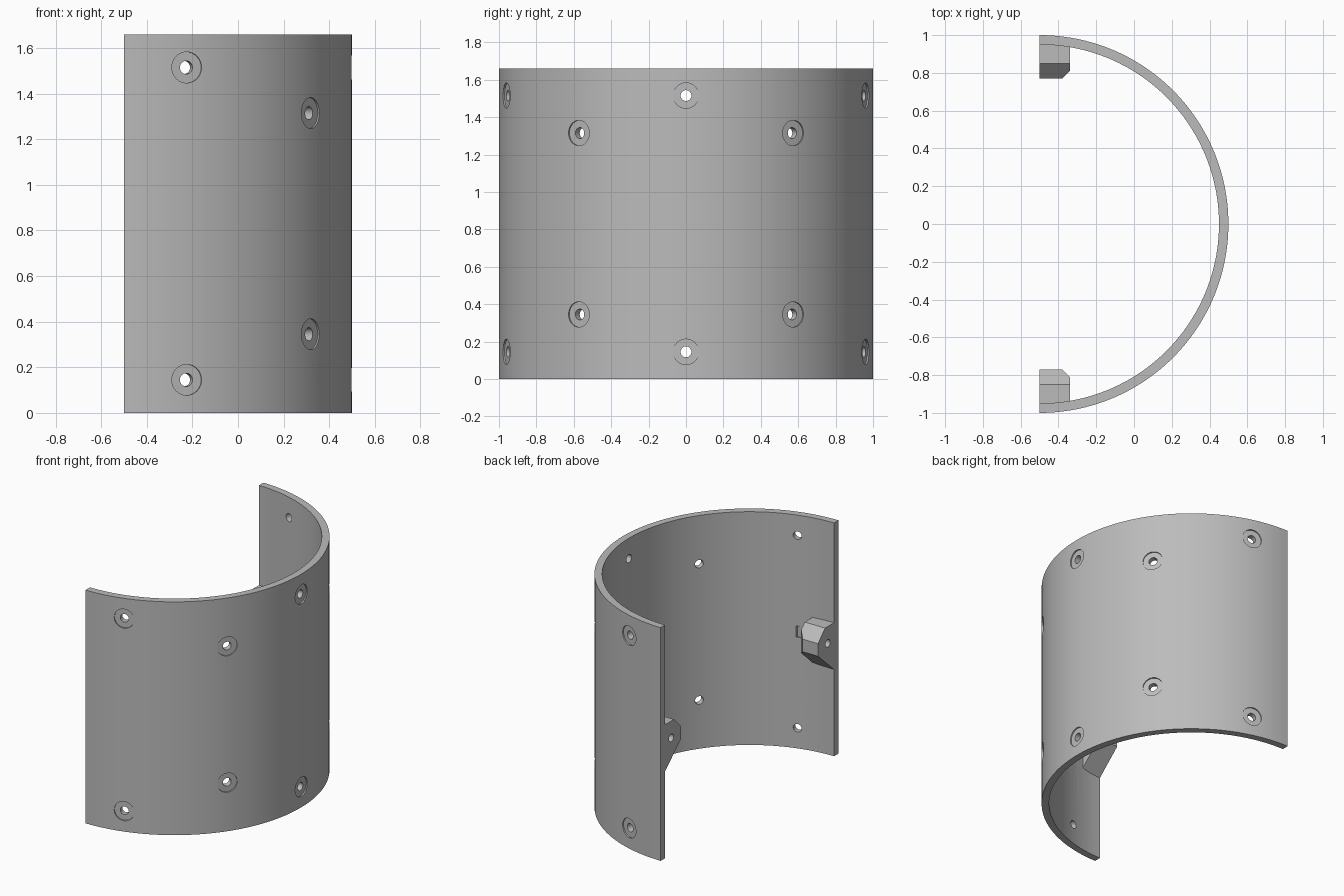
import bpy, bmesh, math
from mathutils import Matrix, Vector

cube = bpy.data.objects.get("Cube")
if cube:
    bpy.data.objects.remove(cube, do_unlink=True)

CX, R, WALL, H = -0.5, 1.0, 0.05, 1.66
MID = H / 2
SCREW_Y = 0.88

grey = bpy.data.materials.new("plain grey")
grey.use_nodes = True
grey.diffuse_color = (0.5, 0.5, 0.5, 1)
grey.node_tree.nodes["Principled BSDF"].inputs["Base Color"].default_value = (0.5, 0.5, 0.5, 1)


def make_object(name, bm):
    bmesh.ops.recalc_face_normals(bm, faces=bm.faces)
    mesh = bpy.data.meshes.new(name)
    bm.to_mesh(mesh)
    bm.free()
    mesh.materials.append(grey)
    obj = bpy.data.objects.new(name, mesh)
    bpy.context.collection.objects.link(obj)
    return obj


def prism(points, direction):
    """Extrude a closed outline into a solid."""
    bm = bmesh.new()
    face = bm.faces.new([bm.verts.new(p) for p in points])
    ext = bmesh.ops.extrude_face_region(bm, geom=[face])
    verts = [v for v in ext["geom"] if isinstance(v, bmesh.types.BMVert)]
    bmesh.ops.translate(bm, verts=verts, vec=direction)
    return bm


def add_cylinder(bm, radius, length, matrix):
    bmesh.ops.create_cone(bm, cap_ends=True, segments=32, radius1=radius,
                          radius2=radius, depth=length, matrix=matrix)


def boolean(obj, tool, operation):
    """Apply a boolean and discard the tool."""
    tool.hide_render = True
    mod = obj.modifiers.new("boolean", "BOOLEAN")
    mod.operation, mod.solver, mod.object = operation, "EXACT", tool
    bpy.context.view_layer.update()
    graph = bpy.context.evaluated_depsgraph_get()
    result = bpy.data.meshes.new_from_object(obj.evaluated_get(graph))
    obj.modifiers.clear()
    obj.data = result
    bpy.data.objects.remove(tool, do_unlink=True)


# Half-round shell
SEG = 90
angles = [math.pi * (i / SEG - 0.5) for i in range(SEG + 1)]
arc = lambda r: [(CX + r * math.cos(a), r * math.sin(a), 0) for a in angles]
shell = make_object("half_round_shell", prism(arc(R) + arc(R - WALL)[::-1], (0, 0, H)))

# Screw lugs on the inside of both open ends, with sloped top and underside
for side in (-1, 1):
    outline = [(0.975, 0.595), (0.975, 0.95), (0.85, 0.95), (0.77, 0.87), (0.77, 0.78)]
    bm = prism([(CX, side * y, z) for y, z in outline], (0.16, 0, 0))
    lug = make_object("screw_lug", bm)
    # Bevelled inner corner
    corner = [(-0.38, 0.77), (-0.34, 0.81), (-0.3, 0.81), (-0.3, 0.73), (-0.38, 0.73)]
    boolean(lug, make_object("corner_cutter",
            prism([(x, side * y, 0.5) for x, y in corner], (0, 0, 0.6))), "DIFFERENCE")
    boolean(shell, lug, "UNION")

# Radial wall holes, each with a shallow round seat on the outside
holes = [(a, z) for a in (-74, 0, 74) for z in (0.145, H - 0.145)]
holes += [(a, z) for a in (-35, 35) for z in (0.345, H - 0.345)]
drills, seats = bmesh.new(), bmesh.new()
for degrees, z in holes:
    a = math.radians(degrees)
    out = Vector((math.cos(a), math.sin(a), 0))
    turn = out.to_track_quat("Z", "Y").to_matrix().to_4x4()
    centre = Vector((CX, 0, z))
    add_cylinder(drills, 0.029, 0.2, Matrix.Translation(centre + out * 0.97) @ turn)
    add_cylinder(seats, 0.068, 0.1, Matrix.Translation(centre + out * (R - 0.01 + 0.05)) @ turn)

# Screw holes along the lugs
for side in (-1, 1):
    add_cylinder(drills, 0.027, 0.3,
                 Matrix.Translation((CX + 0.05, side * SCREW_Y, MID)) @ Matrix.Rotation(math.pi / 2, 4, "Y"))
boolean(shell, make_object("seat_cutter", seats), "DIFFERENCE")
boolean(shell, make_object("drill_cutter", drills), "DIFFERENCE")

# Nut pockets at the inner end of each lug, running slightly into the wall
pockets = bmesh.new()
for side in (-1, 1):
    bmesh.ops.create_cube(pockets, size=1, matrix=Matrix.Translation((-0.305, side * SCREW_Y, MID))
                          @ Matrix.Diagonal((0.15, 0.09, 0.08, 1)))
boolean(shell, make_object("pocket_cutter", pockets), "DIFFERENCE")

# Smooth shading with crisp edges
bpy.ops.object.select_all(action="DESELECT")
shell.select_set(True)
bpy.context.view_layer.objects.active = shell
bpy.ops.object.shade_smooth_by_angle(angle=math.radians(25))
